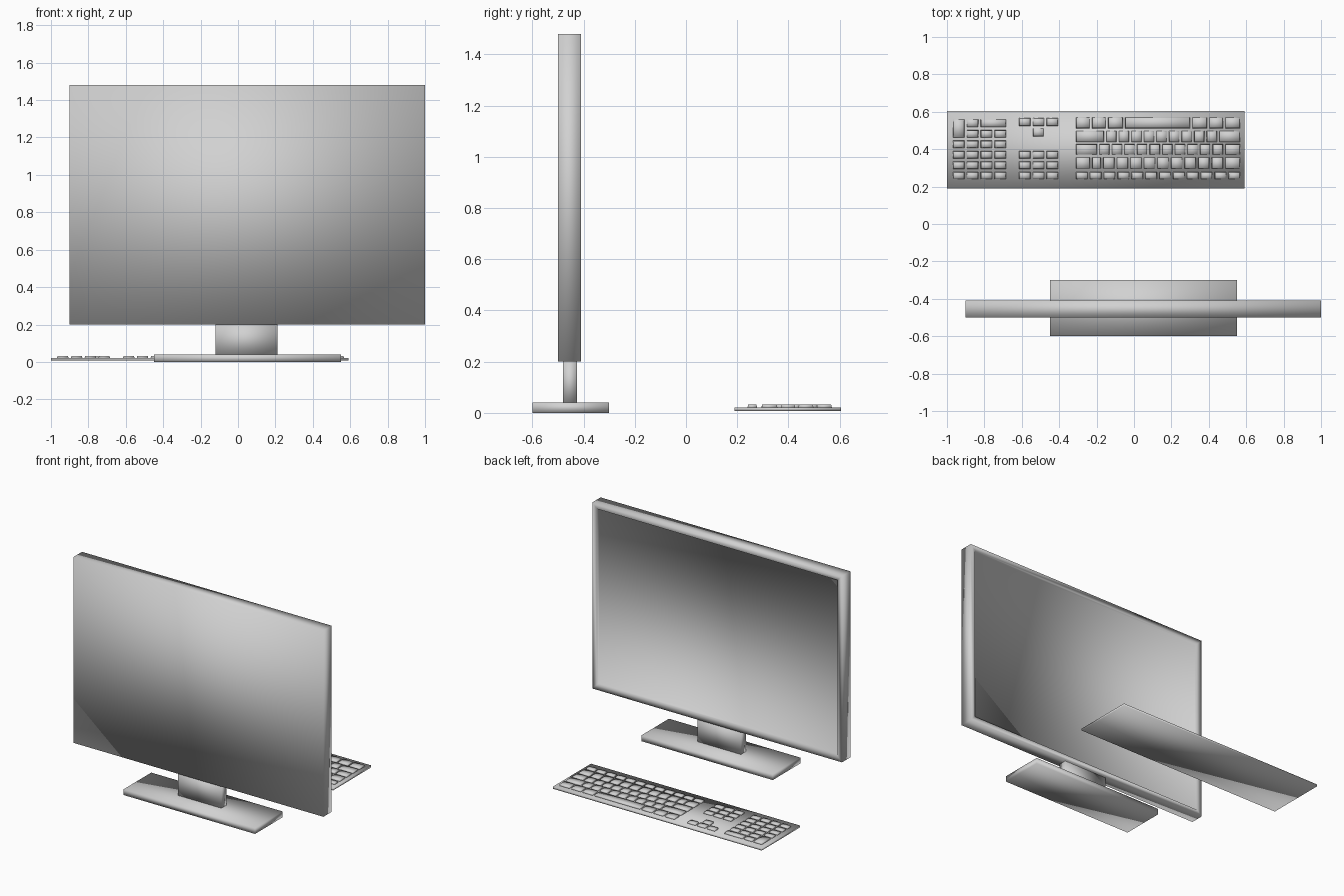
import bpy
import bmesh
from mathutils import Vector

if "Cube" in bpy.data.objects:
    bpy.data.objects.remove(bpy.data.objects["Cube"], do_unlink=True)

# One plain grey for everything
grey = bpy.data.materials.new("light grey plastic")
grey.use_nodes = True
grey.diffuse_color = (0.64, 0.64, 0.64, 1)
grey.node_tree.nodes["Principled BSDF"].inputs["Base Color"].default_value = grey.diffuse_color


def add_box(bm, x, y, z, taper=0.0):
    """Box between (min, max) pairs; the top is drawn in by taper."""
    verts = bmesh.ops.create_cube(bm, size=1)["verts"]
    centre = Vector([sum(r) / 2 for r in (x, y, z)])
    size = Vector([r[1] - r[0] for r in (x, y, z)])
    for v in verts:
        top = v.co.z > 0
        for i in (0, 1):
            v.co[i] *= size[i] - (2 * taper if top else 0)
        v.co.z *= size.z
        v.co += centre


def finish(bm, name):
    """Turn the mesh into a smooth shaded object."""
    for f in bm.faces:
        f.smooth = True
    mesh = bpy.data.meshes.new(name)
    bm.to_mesh(mesh)
    bm.free()
    mesh.materials.append(grey)
    obj = bpy.data.objects.new(name, mesh)
    bpy.context.collection.objects.link(obj)
    return obj


def box_object(name, x, y, z):
    bm = bmesh.new()
    add_box(bm, x, y, z)
    return finish(bm, name)


# Monitor: slab with a bezel and a recessed screen on the +y side
bm = bmesh.new()
add_box(bm, (-0.9, 1.0), (-0.5, -0.41), (0.2, 1.48))
bm.normal_update()
screen = max(bm.faces, key=lambda f: f.normal.y)
bmesh.ops.inset_individual(bm, faces=[screen], thickness=0.05)
bmesh.ops.inset_individual(bm, faces=[screen], thickness=0.004, depth=-0.02)
finish(bm, "monitor")

# Stand
box_object("stand_neck", (-0.12, 0.21), (-0.48, -0.425), (0.03, 0.21))
box_object("stand_base", (-0.45, 0.55), (-0.6, -0.3), (0, 0.04))

# Keyboard body
box_object("keyboard_body", (-1.0, 0.59), (0.19, 0.605), (0.008, 0.022))

GAP = 0.012
KEY_Z = (0.02, 0.032)


def key_row(bm, x, y, weights):
    """Fill the x range with keys whose widths follow the weights."""
    unit = (x[1] - x[0] + GAP) / sum(weights)
    left = x[0]
    for w in weights:
        add_box(bm, (left, left + w * unit - GAP), y, KEY_Z, 0.003)
        left += w * unit


small_rows = [(0.24, 0.278), (0.294, 0.334), (0.35, 0.39), (0.406, 0.446), (0.462, 0.502)]
top_row = (0.518, 0.56)

# Main block of keys
bm = bmesh.new()
main_x = (-0.31, 0.567)
key_row(bm, main_x, small_rows[0], [1] * 12)
key_row(bm, main_x, (0.295, 0.357), [16, 11] + [13.5] * 9 + [17])
key_row(bm, main_x, (0.37, 0.427), [23] + [12.5] * 10 + [17])
key_row(bm, main_x, (0.438, 0.498), [30] + [12.5] * 9 + [23])
key_row(bm, main_x, (0.511, 0.57), [16, 16, 17, 67, 17, 16, 17])
finish(bm, "main_keys")

# Navigation and arrow keys
bm = bmesh.new()
nav_x = (-0.615, -0.406)
arrow_y = (0.524, 0.567)
for row in small_rows[:3] + [arrow_y]:
    key_row(bm, nav_x, row, [1] * 3)
add_box(bm, (-0.54, -0.483), (0.468, 0.512), KEY_Z, 0.003)
finish(bm, "navigation_keys")

# Number pad, with one tall key and one wide key
bm = bmesh.new()
for row in small_rows[:4]:
    key_row(bm, (-0.968, -0.684), row, [1] * 4)
pad_x = (-0.894, -0.684)
key_row(bm, pad_x, small_rows[4], [1] * 3)
key_row(bm, pad_x, top_row, [1, 2])
add_box(bm, (-0.968, -0.906), (small_rows[4][0], top_row[1]), KEY_Z, 0.003)
finish(bm, "number_pad_keys")
